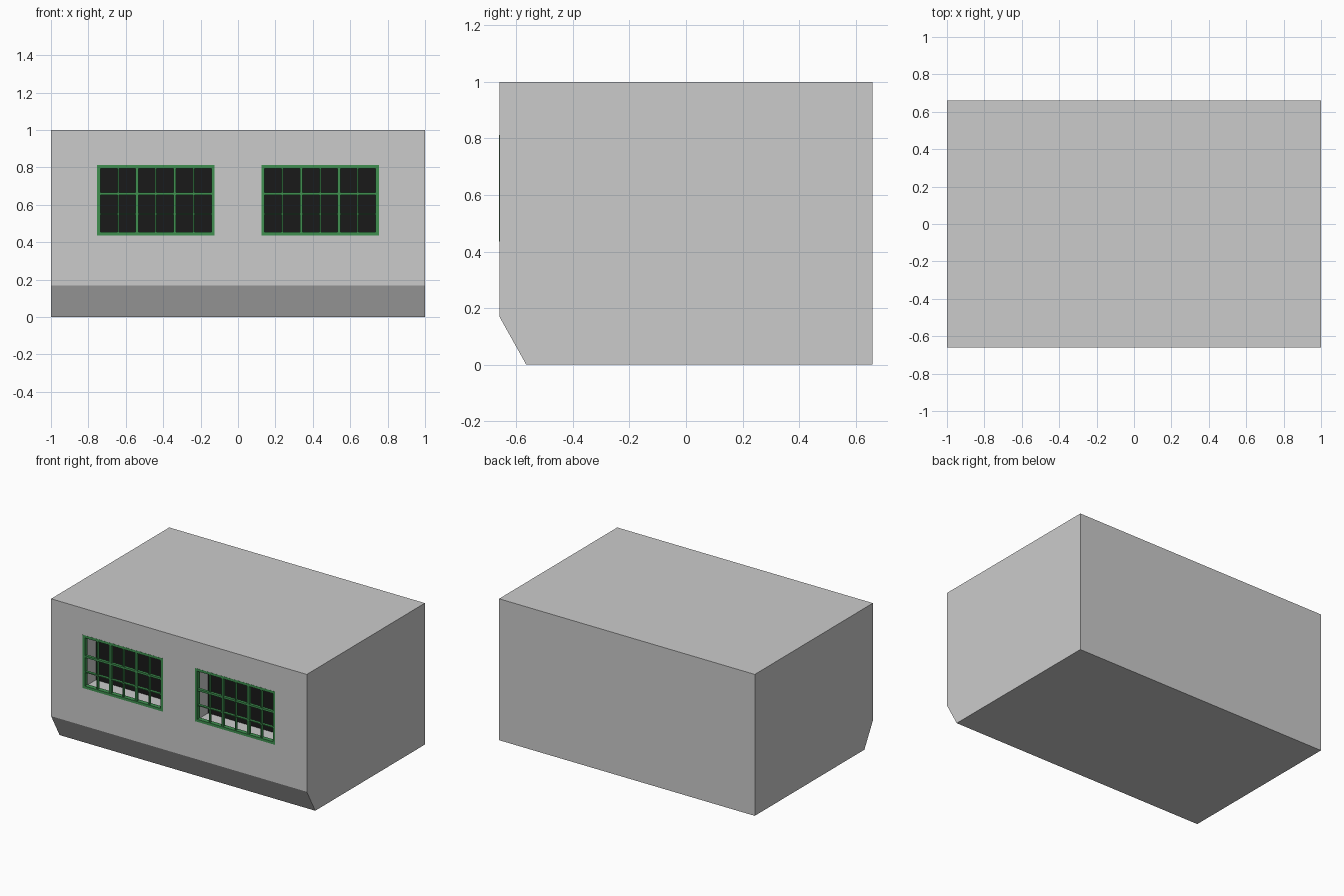
import bpy, bmesh

if "Cube" in bpy.data.objects:
    bpy.data.objects.remove(bpy.data.objects["Cube"])

FRONT, BACK = -0.66, 0.66
Z0, Z1 = 0.436, 0.812          # window opening
HALF_W = 0.314                 # half window width
RECESS = 0.15


def material(name, color):
    m = bpy.data.materials.new(name)
    m.diffuse_color = color
    m.use_nodes = True
    m.node_tree.nodes["Principled BSDF"].inputs["Base Color"].default_value = m.diffuse_color
    return m


def finish(bm, name, mat=None):
    bmesh.ops.recalc_face_normals(bm, faces=bm.faces)
    me = bpy.data.meshes.new(name)
    bm.to_mesh(me)
    bm.free()
    ob = bpy.data.objects.new(name, me)
    bpy.context.collection.objects.link(ob)
    if mat:
        me.materials.append(mat)
    return ob


def add_box(bm, x0, x1, y0, y1, z0, z1):
    verts = bmesh.ops.create_cube(bm, size=1)["verts"]
    for v in verts:
        v.co.x = x1 if v.co.x > 0 else x0
        v.co.y = y1 if v.co.y > 0 else y0
        v.co.z = z1 if v.co.z > 0 else z0


green = material("green_paint", (0.05, 0.28, 0.08, 1))
black = material("dark_glass", (0.01, 0.01, 0.01, 1))

# Building block: side profile with sloped lower front, extruded along x
bm = bmesh.new()
profile = [(FRONT, 0.17), (-0.565, 0), (BACK, 0), (BACK, 1), (FRONT, 1)]
face = bm.faces.new([bm.verts.new((-1, y, z)) for y, z in profile])
ext = bmesh.ops.extrude_face_region(bm, geom=[face])["geom"]
bmesh.ops.translate(bm, vec=(2, 0, 0),
                    verts=[g for g in ext if isinstance(g, bmesh.types.BMVert)])
body = finish(bm, "building_block")

# Window openings
bm = bmesh.new()
for cx in (-0.439, 0.439):
    add_box(bm, cx - HALF_W, cx + HALF_W, FRONT - 0.1, FRONT + RECESS, Z0, Z1)
cutter = finish(bm, "opening_cutter")
cutter.hide_render = True
mod = body.modifiers.new("openings", "BOOLEAN")
mod.operation = "DIFFERENCE"
mod.solver = "EXACT"
mod.object = cutter
bpy.context.view_layer.objects.active = body
bpy.ops.object.modifier_apply(modifier=mod.name)
bpy.data.objects.remove(cutter)

for side, cx in (("left", -0.439), ("right", 0.439)):
    x0, x1 = cx - HALF_W, cx + HALF_W

    # Outer frame, flush with the wall
    bm = bmesh.new()
    w, y0, y1 = 0.018, FRONT - 0.001, FRONT + 0.03
    add_box(bm, x0, x0 + w, y0, y1, Z0, Z1)
    add_box(bm, x1 - w, x1, y0, y1, Z0, Z1)
    add_box(bm, x0 + w, x1 - w, y0, y1, Z0, Z0 + w)
    add_box(bm, x0 + w, x1 - w, y0, y1, Z1 - w, Z1)
    finish(bm, side + "_window_frame", green)

    # Glazing bars: alternating thin and thick
    bm = bmesh.new()
    for i in range(-2, 3):
        h, x = (0.007 if i % 2 else 0.0035), cx + i * 0.101
        add_box(bm, x - h, x + h, FRONT + 0.002, FRONT + 0.022, Z0 + w, Z1 - w)
    for z, h in ((0.66, 0.007), (0.551, 0.0035)):
        add_box(bm, x0 + w, x1 - w, FRONT + 0.003, FRONT + 0.023, z - h, z + h)
    finish(bm, side + "_window_bars", green)

    # Dark panel at the back of the recess
    bm = bmesh.new()
    add_box(bm, x0, x1, FRONT + RECESS - 0.002, FRONT + RECESS + 0.002, Z0, Z1)
    finish(bm, side + "_window_glass", black)
